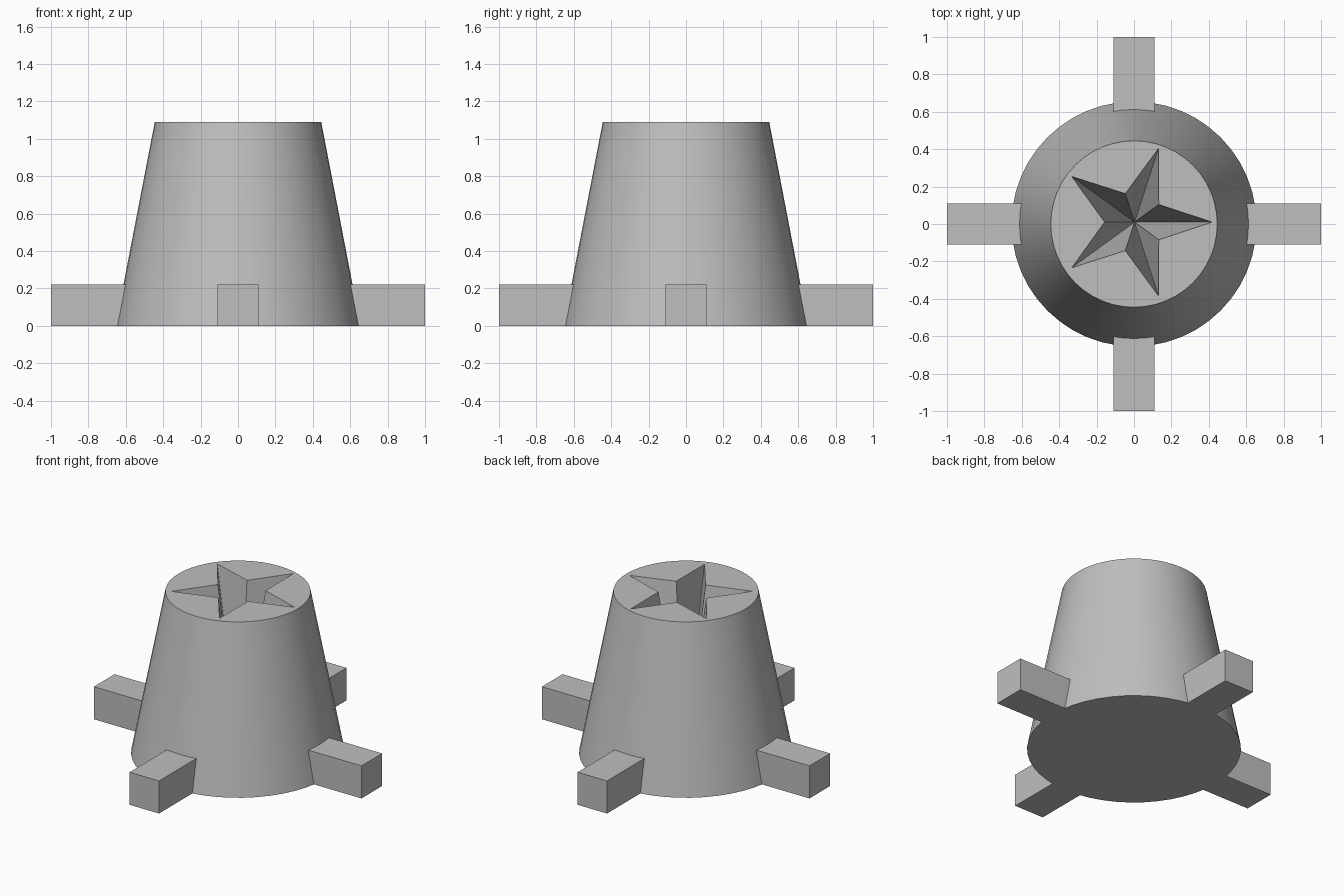
import bpy, bmesh, math
from mathutils import Matrix, Vector

cube = bpy.data.objects.get("Cube")
if cube:
    bpy.data.objects.remove(cube, do_unlink=True)

SEGMENTS = 48
HEIGHT = 1.09
BASE_R, TOP_R = 0.655, 0.445
LEG_W = 0.11      # half width
LEG_H = 0.22

grey = bpy.data.materials.new("plain grey")
grey.use_nodes = True
colour = (0.52, 0.52, 0.52, 1)
grey.diffuse_color = colour
grey.node_tree.nodes["Principled BSDF"].inputs["Base Color"].default_value = colour


def finish(name, bm):
    bmesh.ops.recalc_face_normals(bm, faces=bm.faces[:])
    mesh = bpy.data.meshes.new(name)
    bm.to_mesh(mesh)
    bm.free()
    mesh.materials.append(grey)
    obj = bpy.data.objects.new(name, mesh)
    bpy.context.collection.objects.link(obj)
    return obj


def ring(bm, radii, count, z, centre=(0, 0)):
    """Closed loop of vertices; radii repeat around the loop."""
    verts = []
    for i in range(count):
        a = math.tau * i / count
        r = radii[i % len(radii)]
        verts.append(bm.verts.new((centre[0] + r * math.cos(a),
                                   centre[1] + r * math.sin(a), z)))
    return verts


def loop_edges(bm, verts):
    edges = []
    for a, b in zip(verts, verts[1:] + verts[:1]):
        edges.append(bm.edges.get((a, b)) or bm.edges.new((a, b)))
    return edges


# Tapered body with a star-shaped pit narrowing to a point near the floor
bm = bmesh.new()
bottom = ring(bm, [BASE_R], SEGMENTS, 0)
top = ring(bm, [TOP_R], SEGMENTS, HEIGHT)
bm.faces.new(bottom[::-1])
for i in range(SEGMENTS):
    j = (i + 1) % SEGMENTS
    wall = bm.faces.new((bottom[i], bottom[j], top[j], top[i]))
    wall.smooth = True

star_centre = (0.003, 0.01)
star = ring(bm, [0.415, 0.16], 10, HEIGHT, star_centre)
rim_edges = loop_edges(bm, top) + loop_edges(bm, star)
bmesh.ops.triangle_fill(bm, edges=rim_edges, use_beauty=True, normal=Vector((0, 0, 1)))
apex = bm.verts.new((*star_centre, 0.004))
for a, b in zip(star, star[1:] + star[:1]):
    bm.faces.new((a, b, apex))
finish("tapered_body", bm)

# Four square feet whose inner ends follow the slope of the body
for k, side in enumerate(("left", "back", "right", "front")):
    bm = bmesh.new()
    bmesh.ops.create_cube(bm, size=1)
    for v in bm.verts:
        high = v.co.z > 0
        inner = 0.595 if high else 0.635
        v.co = (1 if v.co.x > 0 else inner,
                math.copysign(LEG_W, v.co.y),
                LEG_H if high else 0)
    bm.transform(Matrix.Rotation(k * math.pi / 2, 4, "Z"))
    finish(side + "_foot", bm)
